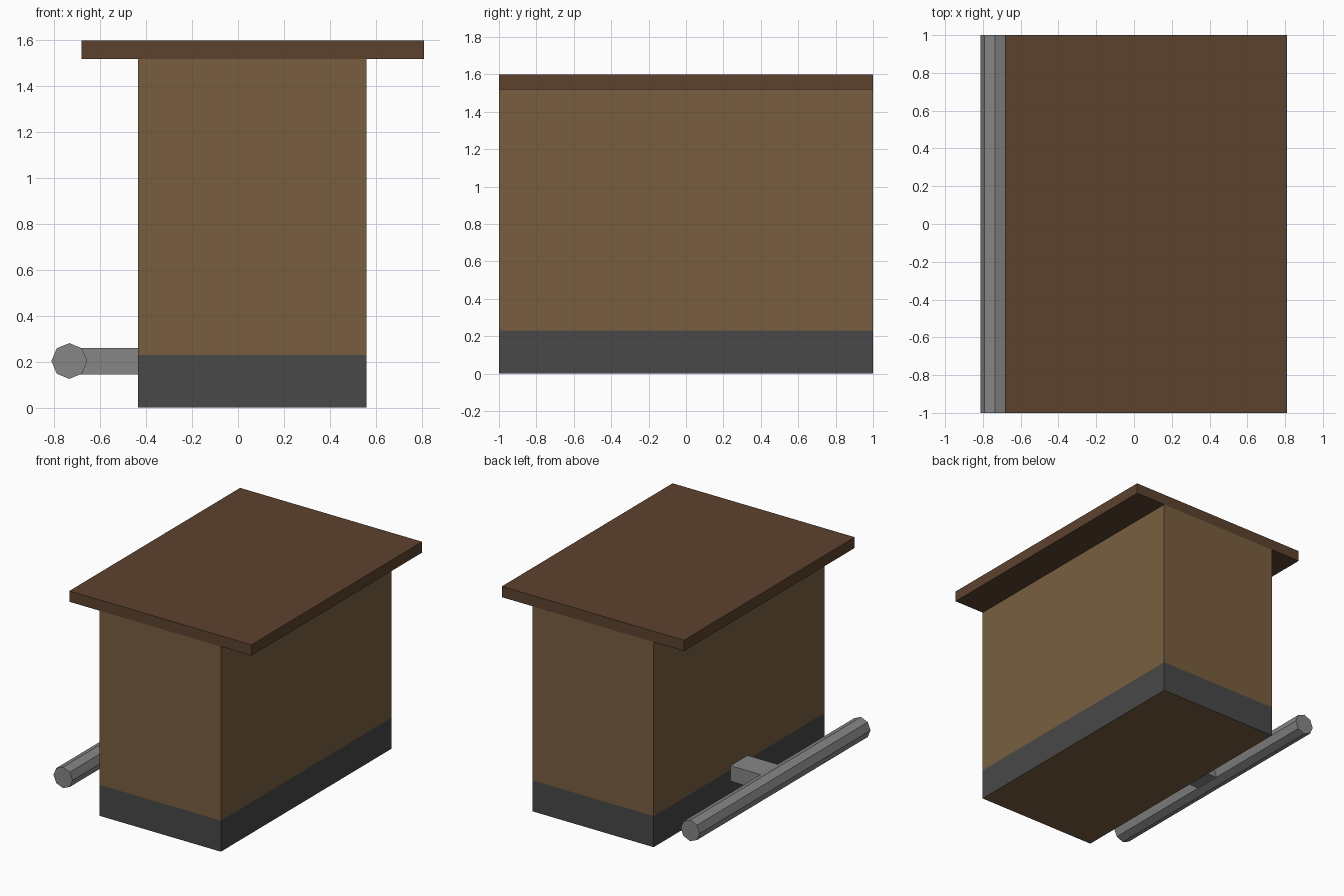
import bpy
import bmesh
import math

if "Cube" in bpy.data.objects:
    bpy.data.objects.remove(bpy.data.objects["Cube"])


def material(name, rgb):
    m = bpy.data.materials.new(name)
    m.diffuse_color = (*rgb, 1)
    m.use_nodes = True
    m.node_tree.nodes["Principled BSDF"].inputs["Base Color"].default_value = m.diffuse_color
    return m


WOOD = material("wood", (0.19, 0.113, 0.051))
DARK_WOOD = material("dark_wood", (0.107, 0.054, 0.028))
DARK_GREY = material("dark_grey", (0.065, 0.065, 0.065))
METAL = material("metal", (0.24, 0.24, 0.24))


def box(name, lo, hi, mat):
    size = [b - a for a, b in zip(lo, hi)]
    centre = [(a + b) / 2 for a, b in zip(lo, hi)]
    bpy.ops.mesh.primitive_cube_add(size=1)
    ob = bpy.context.object
    ob.name = name
    for v in ob.data.vertices:
        v.co = [c + s * k for c, s, k in zip(centre, size, v.co)]
    ob.data.materials.append(mat)
    return ob


# Counter body, cut at kick height so the lower side band is dark
BAND = 0.23
body = box("counter_body", (-0.435, -1, 0), (0.56, 1, 1.52), WOOD)
body.data.materials.append(DARK_GREY)
bm = bmesh.new()
bm.from_mesh(body.data)
bmesh.ops.bisect_plane(bm, geom=bm.verts[:] + bm.edges[:] + bm.faces[:],
                       plane_co=(0, 0, BAND), plane_no=(0, 0, 1))
for f in bm.faces:
    if abs(f.normal.z) < 0.5 and f.calc_center_median().z < BAND:
        f.material_index = 1
bm.to_mesh(body.data)
bm.free()

# Overhanging counter top
box("counter_top", (-0.683, -1, 1.52), (0.81, 1, 1.60), DARK_WOOD)

# Foot rail and its bracket
bpy.ops.mesh.primitive_cylinder_add(vertices=8, radius=0.078, depth=2,
                                    location=(-0.735, 0, 0.203),
                                    rotation=(math.pi / 2, 0, 0))
rail = bpy.context.object
rail.name = "foot_rail"
rail.data.materials.append(METAL)
box("rail_bracket", (-0.735, -0.1, 0.145), (-0.435, 0.1, 0.26), METAL)
